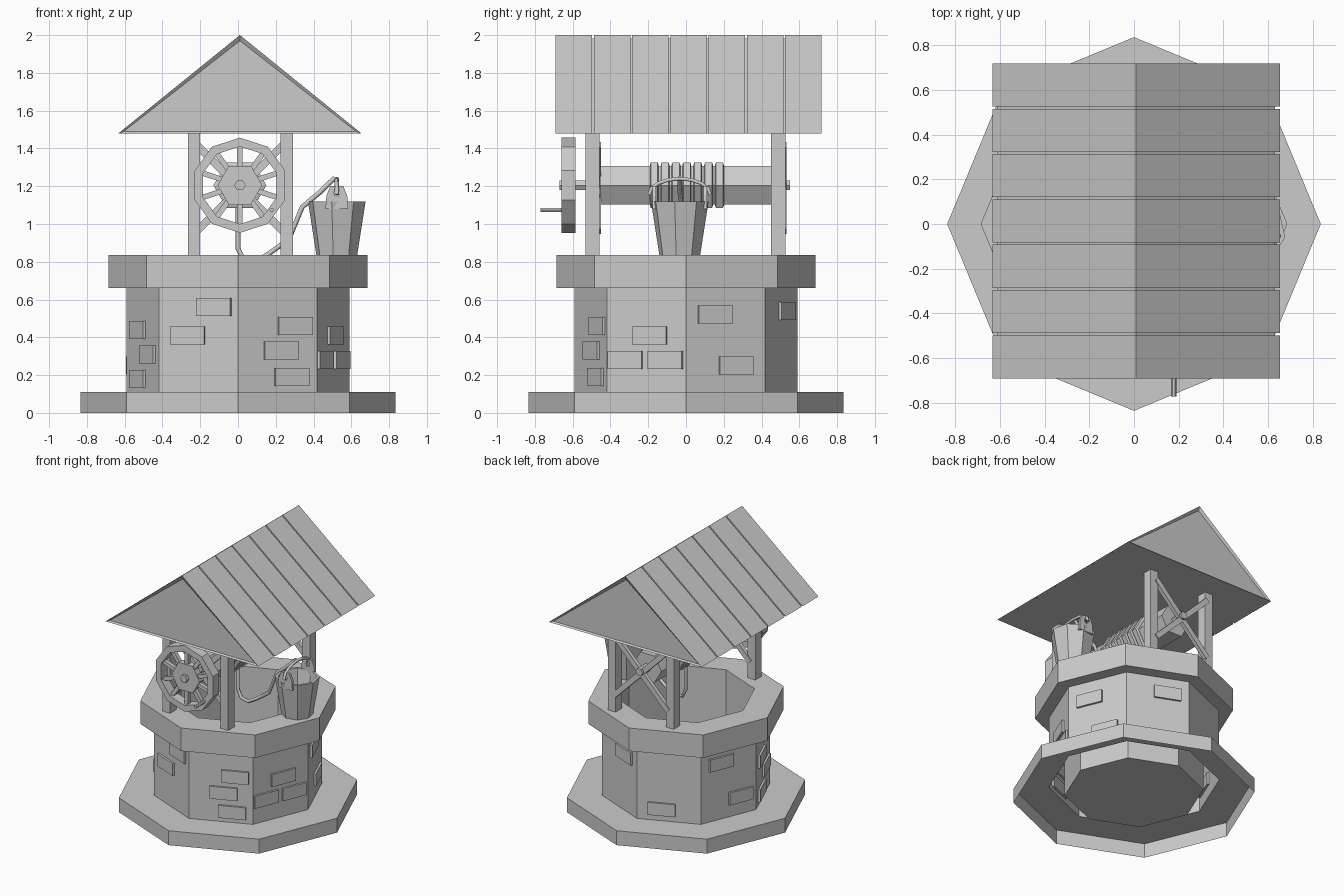
import bpy, bmesh
from math import pi, sin, cos, radians
from mathutils import Vector, Matrix

cube = bpy.data.objects.get("Cube")
if cube:
    bpy.data.objects.remove(cube)

GREY = (0.6, 0.6, 0.6, 1.0)
stone_grey = bpy.data.materials.new("stone_grey")
stone_grey.use_nodes = True
stone_grey.diffuse_color = GREY
stone_grey.node_tree.nodes["Principled BSDF"].inputs["Base Color"].default_value = GREY

CX, AXLE_Z = 0.01, 1.205        # middle of the winding gear


def finish(name, bm):
    bmesh.ops.recalc_face_normals(bm, faces=bm.faces)
    mesh = bpy.data.meshes.new(name)
    bm.to_mesh(mesh)
    bm.free()
    mesh.materials.append(stone_grey)
    obj = bpy.data.objects.new(name, mesh)
    bpy.context.collection.objects.link(obj)
    return obj


def add_box(bm, matrix, size):
    bmesh.ops.create_cube(bm, size=1, matrix=matrix @ Matrix.Diagonal((*size, 1)))


def box(name, centre, size):
    bm = bmesh.new()
    add_box(bm, Matrix.Translation(centre), size)
    return finish(name, bm)


def loft(bm, rings, caps=(False, False), loop=False):
    """Bridge rings of points with quads."""
    rows = [[bm.verts.new(p) for p in ring] for ring in rings]
    pairs = list(zip(rows, rows[1:])) + ([(rows[-1], rows[0])] if loop else [])
    for a, b in pairs:
        for i in range(len(a)):
            j = (i + 1) % len(a)
            bm.faces.new((a[i], a[j], b[j], b[i]))
    return [bm.faces.new(row) for row, cap in zip((rows[0], rows[-1]), caps) if cap]


def turned(name, profile, sides, turn=0.0, centre=(0, 0), caps=(False, True)):
    """Upright faceted part from (radius, z) pairs."""
    angles = [turn + 2 * pi * i / sides for i in range(sides)]
    bm = bmesh.new()
    loft(bm, [[(centre[0] + r * cos(a), centre[1] + r * sin(a), z) for a in angles]
              for r, z in profile], caps)
    return finish(name, bm)


def along_y(name, profile, sides, turn=0.0, x=CX, z=AXLE_Z, loop=False):
    """Faceted part about a line along y, from (radius, y) pairs."""
    angles = [turn + 2 * pi * i / sides for i in range(sides)]
    bm = bmesh.new()
    loft(bm, [[(x + r * cos(a), y, z + r * sin(a)) for a in angles]
              for r, y in profile], (not loop, not loop), loop)
    return finish(name, bm)


def tube(name, points, radius):
    curve = bpy.data.curves.new(name, "CURVE")
    curve.dimensions = "3D"
    curve.bevel_depth = radius
    curve.bevel_resolution = 1
    curve.use_fill_caps = True
    spline = curve.splines.new("POLY")
    spline.points.add(len(points) - 1)
    for point, co in zip(spline.points, points):
        point.co = (*co, 1)
    curve.materials.append(stone_grey)
    obj = bpy.data.objects.new(name, curve)
    bpy.context.collection.objects.link(obj)


# Well: open-bottomed plinth, wall, rim and inner shaft as one shell
turned("well_shell", [(0.835, 0), (0.835, 0.11), (0.59, 0.11), (0.59, 0.66),
                      (0.685, 0.66), (0.685, 0.835), (0.48, 0.835), (0.48, 0.04)], 8)

# Raised bricks: facing direction -> (offset along the wall, height)
BRICKS = {-112.5: [(0.09, 0.56), (-0.06, 0.41)],
          -67.5: [(0.10, 0.46), (0.02, 0.33), (0.08, 0.19)],
          -22.5: [(0.02, 0.41), (-0.12, 0.28), (0.11, 0.28)],
          22.5: [(-0.06, 0.52), (0.06, 0.25)],
          67.5: [(0.07, 0.54)],
          112.5: [(-0.05, 0.2)],
          157.5: [(-0.06, 0.54), (0.10, 0.25)],
          -157.5: [(-0.06, 0.44), (0.08, 0.31), (-0.06, 0.18)]}
bm = bmesh.new()
for facing, spots in BRICKS.items():
    for u, z in spots:
        add_box(bm, Matrix.Rotation(radians(facing), 4, "Z")
                @ Matrix.Translation((0.545, u, z)), (0.03, 0.195, 0.095))
finish("wall_bricks", bm)

# Posts with crossed braces at both ends
for end, y in (("front", -0.495), ("back", 0.488)):
    for side, x in (("right", -0.2325), ("left", 0.2575)):
        box(f"{end}_{side}_post", (x, y, 1.16), (0.065, 0.075, 0.66))
    bm = bmesh.new()
    for lean in (1, -1):
        add_box(bm, Matrix.Translation((CX, y + 0.03, 1.19))
                @ Matrix.Rotation(lean * pi / 4, 4, "Y"), (0.04, 0.03, 0.65))
    finish(f"{end}_cross_brace", bm)

# Roof: planked prism with recessed gables
def gable(y, inset):
    return [(CX - 0.643 + inset * 1.6, y, 1.48), (CX + 0.643 - inset * 1.6, y, 1.48),
            (CX, y, 2.0 - inset * 1.3)]

START, STEP, GAP, PLANKS = -0.69, 0.2025, 0.01, 7
sections = []
for i in range(PLANKS):
    y0 = START + STEP * i
    y1 = y0 + STEP - GAP
    sections += [gable(y0, 0), gable(y1, 0)]
    if i < PLANKS - 1:
        sections += [gable(y1, 0.014), gable(y1 + GAP, 0.014)]
bm = bmesh.new()
ends = loft(bm, sections, (True, True))
bmesh.ops.recalc_face_normals(bm, faces=bm.faces)
bmesh.ops.inset_individual(bm, faces=ends, thickness=0.03, depth=0)
for face in ends:
    bmesh.ops.translate(bm, verts=face.verts, vec=face.normal * -0.012)
finish("roof", bm)

# Winding drum, axle and rope coils
along_y("axle", [(0.03, -0.67), (0.03, 0.55)], 6)
along_y("drum", [(0.118, -0.455), (0.118, 0.45)], 6)
for i in range(7):
    y = -0.168 + 0.0575 * i
    along_y(f"rope_coil_{i + 1}", [(0.125, y - 0.023), (0.14, y - 0.018),
                                   (0.14, y + 0.018), (0.125, y + 0.023)], 6)

# Wheel with ten spokes and a crank peg
Y0, Y1 = -0.66, -0.585
along_y("wheel_rim", [(0.252, Y0), (0.252, Y1), (0.205, Y1), (0.205, Y0)],
        10, pi / 2, loop=True)
along_y("wheel_hub", [(0.118, Y0 + 0.015), (0.118, Y1 - 0.01)], 6)
bm = bmesh.new()
for i in range(10):
    add_box(bm, Matrix.Translation((CX, -0.622, AXLE_Z))
            @ Matrix.Rotation(2 * pi * i / 10, 4, "Y")
            @ Matrix.Translation((0, 0, 0.155)), (0.028, 0.03, 0.12))
finish("wheel_spokes", bm)
along_y("crank_peg", [(0.012, -0.77), (0.012, -0.64)], 6, x=0.178, z=1.075)

# Bucket with pierced ears and a bail handle
BX, BY = 0.523, -0.033
turned("bucket", [(0.0, 0.837), (0.11, 0.837), (0.155, 1.12), (0.135, 1.12), (0.095, 0.86)],
       8, radians(35), (BX, BY))
for side, s in (("front", -1), ("back", 1)):
    outline = [(-0.06, 1.08), (0.06, 1.08), (0.055, 1.15), (0.035, 1.2),
               (-0.035, 1.2), (-0.055, 1.15)]
    hole = [(0.016 * cos(a), 1.165 + 0.022 * sin(a))
            for a in [radians(240 + 60 * i) for i in range(6)]]
    rings = [[(BX + x, BY + s * d, z) for x, z in shape]
             for shape, d in ((outline, 0.125), (outline, 0.145), (hole, 0.145), (hole, 0.125))]
    bm = bmesh.new()
    loft(bm, rings, loop=True)
    finish(f"bucket_{side}_ear", bm)
arc = [radians(180 * i / 8) for i in range(9)]
tube("bucket_handle", [(BX, BY - 0.162 * cos(a), 1.155 + 0.085 * sin(a)) for a in arc], 0.011)

# Slack rope from the drum to the bucket handle
tube("rope", [(0.0, 0.0, 1.1), (0.0, 0.0, 0.87), (0.03, 0.0, 0.81), (0.09, 0.0, 0.8),
              (0.16, 0.0, 0.84), (0.27, -0.01, 0.92), (0.34, -0.02, 1.09),
              (0.43, BY, 1.165), (BX - 0.01, BY, 1.245)], 0.013)
